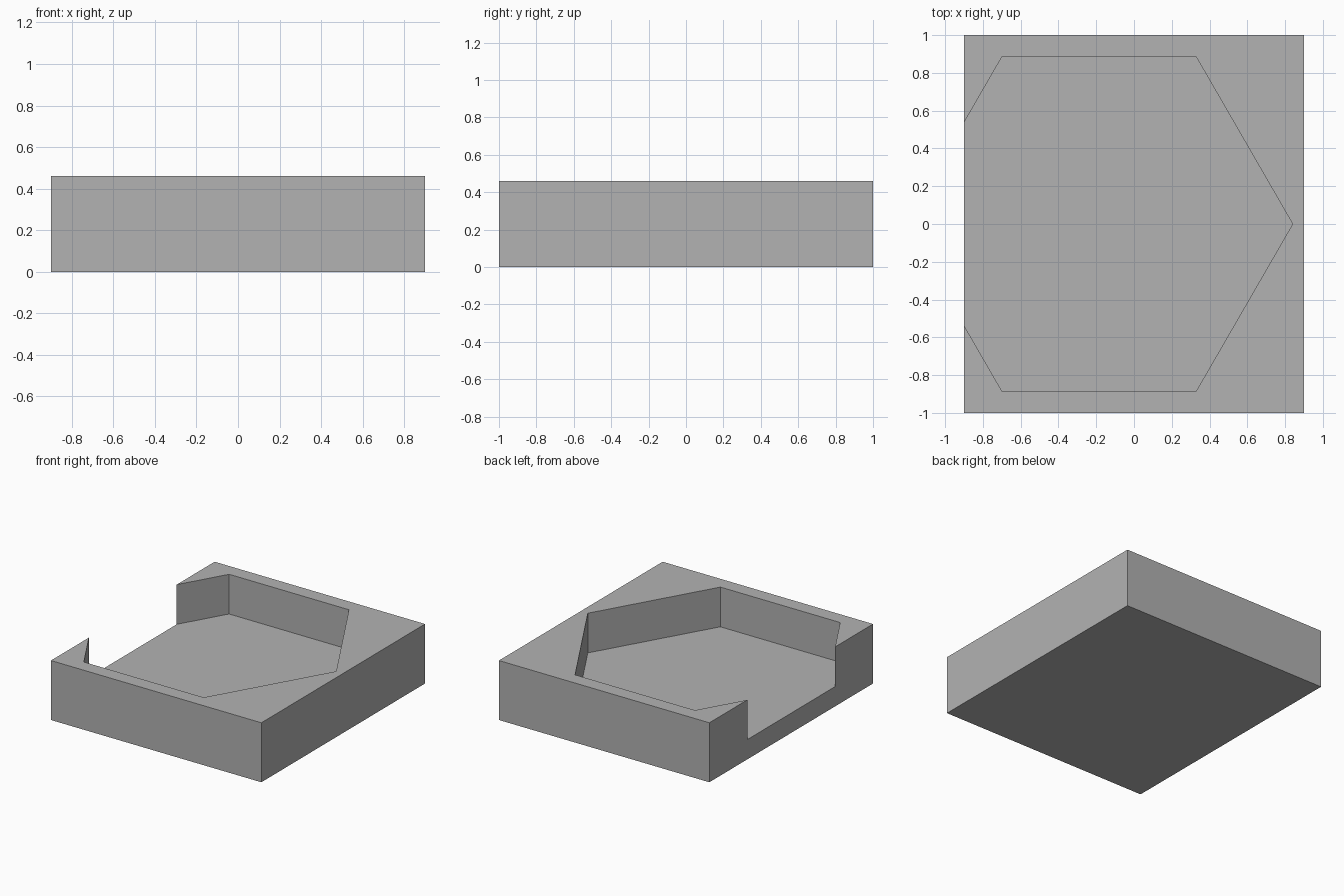
import bpy
import bmesh
from math import cos, sin, pi
from mathutils import Vector

cube = bpy.data.objects.get("Cube")
if cube:
    bpy.data.objects.remove(cube, do_unlink=True)

WIDTH, DEPTH, HEIGHT, FLOOR = 1.8, 2.0, 0.46, 0.153
HEX_X, HEX_RADIUS = -0.185, 1.025

# Single grey material
grey = bpy.data.materials.new("plain_grey")
grey.use_nodes = True
colour = (0.448, 0.448, 0.448, 1)
grey.diffuse_color = colour
grey.node_tree.nodes["Principled BSDF"].inputs["Base Color"].default_value = colour


def prism(name, outline, z0, z1):
    """Extrude a flat outline from z0 up to z1."""
    bm = bmesh.new()
    base = bm.faces.new([bm.verts.new((x, y, z0)) for x, y in outline])
    top = bmesh.ops.extrude_face_region(bm, geom=[base])["geom"]
    verts = [g for g in top if isinstance(g, bmesh.types.BMVert)]
    bmesh.ops.translate(bm, verts=verts, vec=Vector((0, 0, z1 - z0)))
    bmesh.ops.recalc_face_normals(bm, faces=bm.faces)
    mesh = bpy.data.meshes.new(name)
    bm.to_mesh(mesh)
    bm.free()
    mesh.materials.append(grey)
    obj = bpy.data.objects.new(name, mesh)
    bpy.context.collection.objects.link(obj)
    return obj


# Rectangular block
w, d = WIDTH / 2, DEPTH / 2
block = prism("tray_block", [(-w, -d), (w, -d), (w, d), (-w, d)], 0, HEIGHT)

# Hexagonal pocket, breaking out through the -x side
hexagon = [(HEX_X + HEX_RADIUS * cos(i * pi / 3), HEX_RADIUS * sin(i * pi / 3))
           for i in range(6)]
cutter = prism("pocket_cutter", hexagon, FLOOR, HEIGHT + 0.2)

cut = block.modifiers.new("hexagonal_pocket", "BOOLEAN")
cut.operation = "DIFFERENCE"
cut.solver = "EXACT"
cut.object = cutter

# Apply the cut and drop the helper
bpy.context.view_layer.objects.active = block
bpy.ops.object.modifier_apply(modifier=cut.name)
bpy.data.objects.remove(cutter, do_unlink=True)
